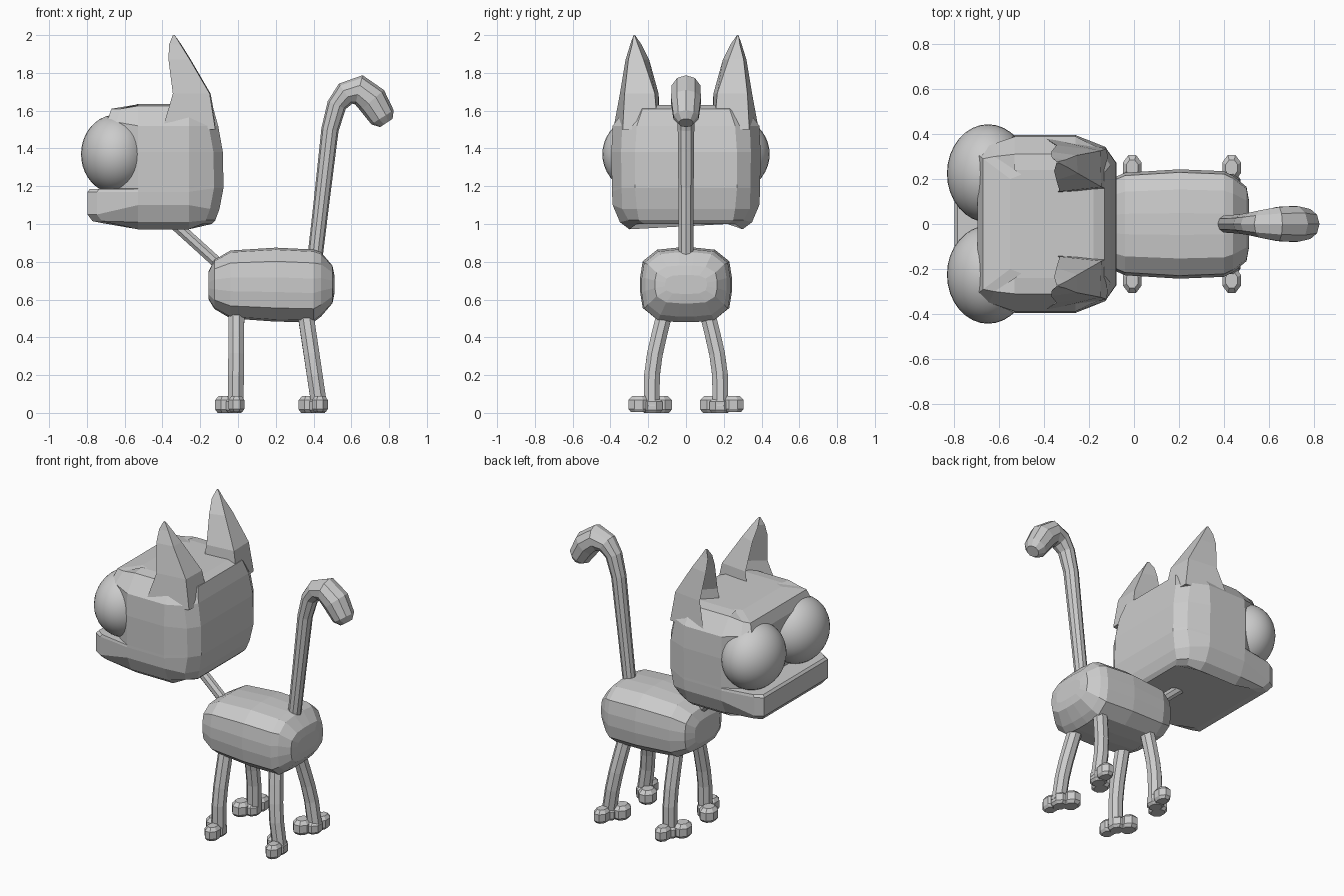
import bpy, bmesh
from math import cos, sin, pi
from mathutils import Vector


def loft(name, rings):
    """Skin equal-length rings of points and cap both ends."""
    bm = bmesh.new()
    rows = [[bm.verts.new(p) for p in r] for r in rings]
    n = len(rows[0])
    for a, b in zip(rows, rows[1:]):
        for i in range(n):
            j = (i + 1) % n
            bm.faces.new((a[i], a[j], b[j], b[i]))
    bm.faces.new(rows[0])
    bm.faces.new(rows[-1])
    bmesh.ops.recalc_face_normals(bm, faces=bm.faces)
    me = bpy.data.meshes.new(name)
    bm.to_mesh(me)
    bm.free()
    ob = bpy.data.objects.new(name, me)
    bpy.context.collection.objects.link(ob)
    return ob


def superellipse(n, e):
    pts = []
    for i in range(n):
        a = 2 * pi * (i + 0.5) / n
        c, s = cos(a), sin(a)
        k = (abs(c) ** e + abs(s) ** e) ** (-1 / e)
        pts.append((c * k, s * k))
    return pts


def tube(name, path, ref, n=8):
    """Faceted tube along (x, y, z, radius) points."""
    pts = [Vector(p[:3]) for p in path]
    rings = []
    for i, p in enumerate(pts):
        t = (pts[min(i + 1, len(pts) - 1)] - pts[max(i - 1, 0)]).normalized()
        u = Vector(ref)
        u = (u - t * u.dot(t)).normalized()
        v = t.cross(u)
        r = path[i][3]
        rings.append([p + (u * cos(a) + v * sin(a)) * r
                      for a in [2 * pi * (k + 0.5) / n for k in range(n)]])
    return loft(name, rings)


def pad(name, c, s):
    """Small rounded block for toes."""
    rings = []
    for h, k in ((-1, 0.7), (-0.6, 0.95), (0.5, 0.95), (1, 0.6)):
        rings.append([(c[0] + s[0] * k * a, c[1] + s[1] * k * b, c[2] + s[2] * h)
                      for a, b in superellipse(8, 3)])
    return loft(name, rings)


# Body: rounded box lofted along x (x, half width, z low, z high)
loft("body", [[(x, hy * a, (lo + hi) / 2 + (hi - lo) / 2 * b)
               for a, b in superellipse(16, 3.6)]
              for x, hy, lo, hi in ((-0.155, 0.13, 0.60, 0.75), (-0.125, 0.19, 0.55, 0.81),
                                    (-0.04, 0.228, 0.50, 0.86), (0.20, 0.243, 0.483, 0.875),
                                    (0.40, 0.235, 0.48, 0.865), (0.44, 0.215, 0.51, 0.85),
                                    (0.50, 0.165, 0.58, 0.78), (0.51, 0.11, 0.63, 0.73))])


# Head: horizontal rings with a jutting jaw and a chamfered crown
def head_ring(zf, zm, zb, xf, wf, ws, xb, wb):
    half = [(xf, wf * 0.5, zf), (xf, wf, zf), (xf + 0.05, (wf + ws) / 2, zf),
            (-0.53, ws, zm), (-0.26, ws, zm), (xb - 0.05, ws * 0.87, zb), (xb, wb, zb)]
    return half + [(x, -y, z) for x, y, z in reversed(half)]


loft("head", [head_ring(*r) for r in (
    (1.005, 0.972, 1.00, -0.72, 0.28, 0.30, -0.14, 0.22),
    (1.015, 1.01, 1.02, -0.77, 0.31, 0.35, -0.12, 0.25),
    (1.05, 1.10, 1.08, -0.797, 0.33, 0.388, -0.098, 0.26),
    (1.17, 1.17, 1.19, -0.797, 0.33, 0.392, -0.077, 0.27),
    (1.185, 1.185, 1.20, -0.785, 0.32, 0.392, -0.077, 0.27),
    (1.187, 1.187, 1.21, -0.66, 0.30, 0.392, -0.077, 0.27),
    (1.40, 1.38, 1.38, -0.66, 0.30, 0.395, -0.08, 0.27),
    (1.54, 1.52, 1.52, -0.695, 0.31, 0.388, -0.105, 0.26),
    (1.61, 1.625, 1.61, -0.67, 0.29, 0.31, -0.13, 0.23),
    (1.63, 1.635, 1.63, -0.55, 0.2, 0.24, -0.18, 0.2))])

# Neck
tube("neck", [(-0.38, 0, 1.04, 0.032), (-0.06, 0, 0.75, 0.032)], (0, 1, 0))

# Tail with thick hooked end
tube("tail", [(0.405, 0, 0.80, 0.04), (0.445, 0, 1.14, 0.042), (0.487, 0, 1.50, 0.046),
              (0.523, 0, 1.63, 0.052), (0.57, 0, 1.69, 0.064), (0.64, 0, 1.71, 0.08),
              (0.71, 0, 1.655, 0.083), (0.765, 0, 1.565, 0.07), (0.785, 0, 1.535, 0.04)],
     (0, 1, 0), 10)

for side, s in (("left", 1), ("right", -1)):
    # Ears: five-sided rings, hollow towards the face
    ear = ((1.50, (-0.40, 0.385), (-0.12, 0.335), (-0.11, 0.15), (-0.36, 0.135), (-0.20, 0.24)),
           (1.69, (-0.345, 0.35), (-0.15, 0.325), (-0.145, 0.165), (-0.33, 0.145), (-0.22, 0.25)),
           (1.87, (-0.368, 0.32), (-0.255, 0.305), (-0.25, 0.225), (-0.345, 0.195), (-0.30, 0.26)),
           (1.95, (-0.365, 0.295), (-0.305, 0.285), (-0.30, 0.255), (-0.355, 0.235), (-0.335, 0.268)),
           (2.0, (-0.345, 0.278), (-0.335, 0.278), (-0.335, 0.272), (-0.345, 0.27), (-0.342, 0.274)))
    loft(side + "_ear", [[(x, s * y, z) for x, y in pts] for z, *pts in ear])

    # Eyes
    bpy.ops.mesh.primitive_uv_sphere_add(segments=32, ring_count=20, radius=1,
                                         location=(-0.648, s * 0.225, 1.37))
    eye = bpy.context.object
    eye.name = side + "_eye"
    eye.scale = (0.183, 0.218, 0.208)
    bpy.ops.object.shade_smooth()

    # Legs and two-toed feet
    for end, top, x in (("front", -0.008, -0.012), ("hind", 0.355, 0.43)):
        path = [(0.11, 0.54), (0.14, 0.42), (0.165, 0.31), (0.18, 0.2), (0.182, 0.03)]
        tube(f"{end}_{side}_leg",
             [(top + (x - top) * (0.54 - z) / 0.5, s * y, z, 0.045) for y, z in path], (1, 0, 0))
        pad(f"{end}_{side}_inner_toe", (x - 0.058, s * 0.135, 0.045), (0.055, 0.065, 0.045))
        pad(f"{end}_{side}_outer_toe", (x + 0.004, s * 0.25, 0.047), (0.045, 0.06, 0.043))
        pad(f"{end}_{side}_heel", (x - 0.005, s * 0.18, 0.04), (0.05, 0.06, 0.04))
